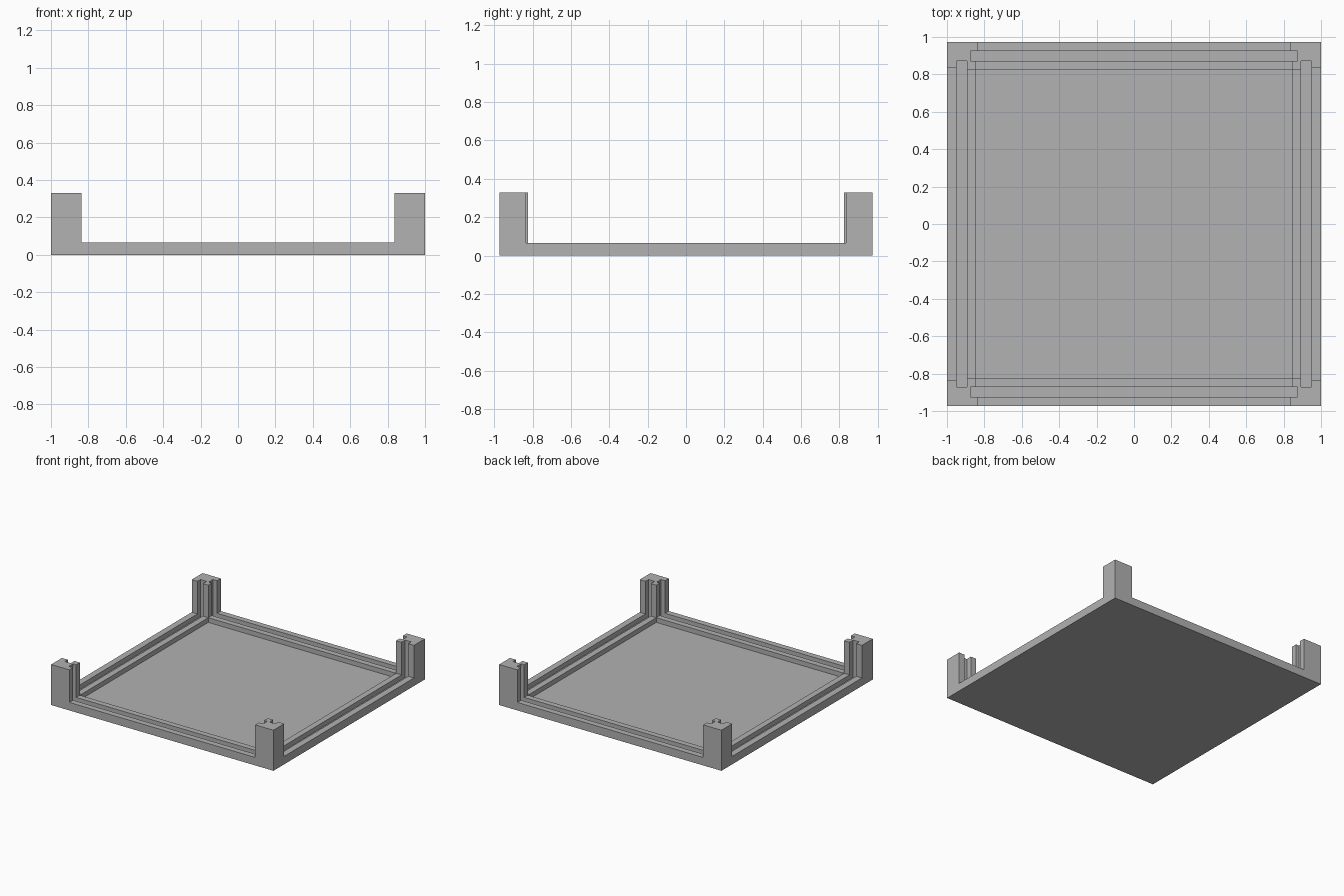
import bpy

if "Cube" in bpy.data.objects:
    bpy.data.objects.remove(bpy.data.objects["Cube"])

# Main dimensions
HALF_X, HALF_Y = 1.0, 0.973
POST_TOP, RIM_TOP, FLOOR_TOP = 0.33, 0.065, 0.027
POST_X, POST_Y = 0.836, 0.834        # outer faces of the corner posts
LIP_X, LIP_Y = 0.845, 0.825          # inner edge of the lip
SLOT_X = (0.894, 0.948)              # side panel slots
SLOT_Y = (0.872, 0.925)              # front and back panel slots
SLOT_END_X, SLOT_END_Y = 0.873, 0.872
OUT, ABOVE = 1.2, 0.5                # cutters reach past the body

grey = bpy.data.materials.new("plain grey")
grey.use_nodes = True
COLOUR = (0.445, 0.445, 0.445, 1)
grey.diffuse_color = COLOUR
grey.node_tree.nodes["Principled BSDF"].inputs["Base Color"].default_value = COLOUR


def box(name, x0, x1, y0, y1, z0, z1):
    bpy.ops.mesh.primitive_cube_add(
        size=1, location=((x0 + x1) / 2, (y0 + y1) / 2, (z0 + z1) / 2))
    ob = bpy.context.object
    ob.name = name
    ob.scale = (x1 - x0, y1 - y0, z1 - z0)
    bpy.ops.object.transform_apply(location=True, rotation=False, scale=True)
    ob.data.materials.append(grey)
    return ob


def cut(x0, x1, y0, y1, z0):
    """Remove a box, open at the top, from the tray."""
    cutter = box("cutter", x0, x1, y0, y1, z0, ABOVE)
    cutter.hide_render = True
    mod = tray.modifiers.new("cut", "BOOLEAN")
    mod.operation = "DIFFERENCE"
    mod.solver = "EXACT"
    mod.object = cutter
    bpy.context.view_layer.objects.active = tray
    bpy.ops.object.modifier_apply(modifier=mod.name)
    bpy.data.objects.remove(cutter)


def span(a, b, sign):
    return sorted((a * sign, b * sign))


# Solid block that becomes the tray with its four corner posts
tray = box("tray_with_corner_posts", -HALF_X, HALF_X, -HALF_Y, HALF_Y, 0, POST_TOP)

# Space between the posts, down to the rim
cut(-LIP_X, LIP_X, -0.89, 0.89, RIM_TOP)
cut(-0.91, 0.91, -LIP_Y, LIP_Y, RIM_TOP)
for s in (-1, 1):
    cut(-POST_X, POST_X, *span(0.88, OUT, s), RIM_TOP)
    cut(*span(0.9, OUT, s), -POST_Y, POST_Y, RIM_TOP)

# Recessed floor
cut(-LIP_X, LIP_X, -LIP_Y, LIP_Y, FLOOR_TOP)

# Panel slots in the rim, running up the posts
for s in (-1, 1):
    cut(-SLOT_END_X, SLOT_END_X, *span(*SLOT_Y, s), FLOOR_TOP)
    cut(*span(*SLOT_X, s), -SLOT_END_Y, SLOT_END_Y, FLOOR_TOP)
